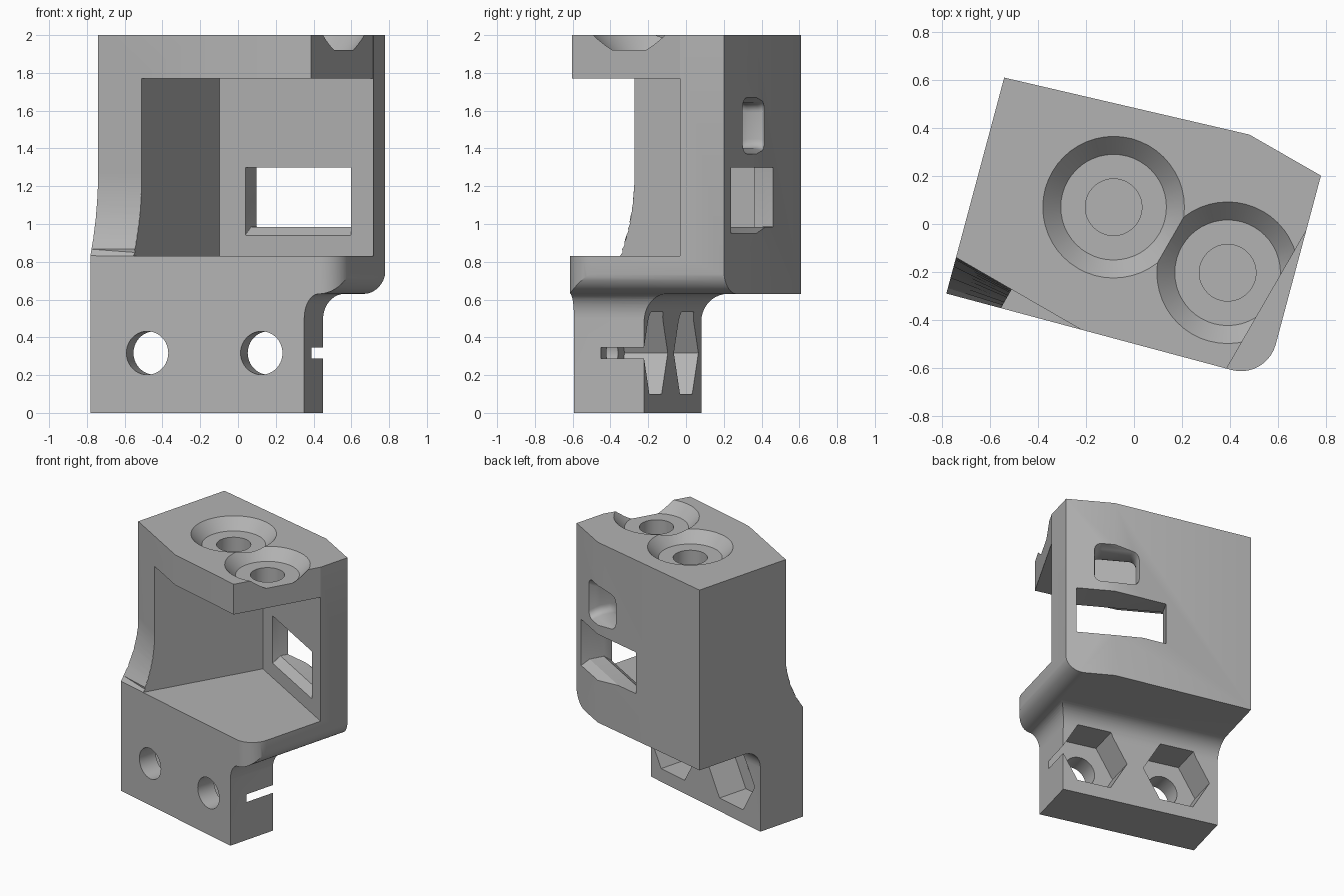
import bpy, bmesh
from math import sin, cos, pi, radians
from mathutils import Matrix, Vector

if "Cube" in bpy.data.objects:
    bpy.data.objects.remove(bpy.data.objects["Cube"], do_unlink=True)

grey = bpy.data.materials.new("plain_grey")
grey.use_nodes = True
grey.diffuse_color = (0.45, 0.45, 0.45, 1)
grey.node_tree.nodes["Principled BSDF"].inputs["Base Color"].default_value = (0.45, 0.45, 0.45, 1)

WORLD = Matrix()
BODY = Matrix.Rotation(radians(-15), 4, 'Z')    # frame of the body and mounting foot
POCKET = Matrix.Rotation(radians(-30), 4, 'Z')  # frame of the pocket and its windows


def loft(name, rings, frame=WORLD):
    """Closed solid through rings of equal point count."""
    bm = bmesh.new()
    loops = [[bm.verts.new(frame @ Vector(p)) for p in ring] for ring in rings]
    n = len(loops[0])
    for low, high in zip(loops, loops[1:]):
        for i in range(n):
            j = (i + 1) % n
            bm.faces.new((low[i], low[j], high[j], high[i]))
    bm.faces.new(loops[0])
    bm.faces.new(loops[-1])
    bmesh.ops.recalc_face_normals(bm, faces=bm.faces)
    mesh = bpy.data.meshes.new(name)
    bm.to_mesh(mesh)
    bm.free()
    mesh.materials.append(grey)
    obj = bpy.data.objects.new(name, mesh)
    bpy.context.collection.objects.link(obj)
    return obj


def prism(name, outline, lo, hi, axis, frame=WORLD):
    """Extrude a 2D outline along axis 0, 1 or 2."""
    def place(p, d):
        q = list(p)
        q.insert(axis, d)
        return q
    return loft(name, [[place(p, d) for p in outline] for d in (lo, hi)], frame)


def box(name, x, y, z, frame):
    return prism(name, [(x[0], y[0]), (x[1], y[0]), (x[1], y[1]), (x[0], y[1])], *z, 2, frame)


def arc(cx, cy, rx, ry, start, end, steps=10):
    angles = [radians(start + (end - start) * i / steps) for i in range(steps + 1)]
    return [(cx + rx * cos(a), cy + ry * sin(a)) for a in angles]


def circle(r, n=48, start=0):
    return [(r * cos(start + 2 * pi * i / n), r * sin(start + 2 * pi * i / n)) for i in range(n)]


def combine(target, tool, operation='DIFFERENCE'):
    mod = target.modifiers.new("cut", 'BOOLEAN')
    mod.operation, mod.solver, mod.object = operation, 'EXACT', tool
    bpy.context.view_layer.objects.active = target
    bpy.ops.object.modifier_apply(modifier=mod.name)
    bpy.data.objects.remove(tool, do_unlink=True)


# Body: plan outline crossed with the stepped, rounded front profile
plan = [(-.68, -.482), *arc(.55, -.332, .15, .15, -90, 0), (.70, .396), (.368, .484), (-.68, .449)]
body = prism("bracket_body", plan, 0, 2, 2, BODY)
profile = [(-.9, -.1), (.492, -.1), *arc(.572, .5, .08, .13, 180, 90),
           *arc(.573, .76, .13, .13, -90, 0), (.703, 1), (.9, 1), (.9, 2.1), (-.9, 2.1)]
combine(body, prism("front_profile", profile, -.9, .9, 1, BODY), 'INTERSECT')

# Undercut behind the mounting foot, with a fillet at its top
undercut = [(-.098, -.1), *arc(.047, .485, .145, .145, 180, 90), (.9, .63), (.9, -.1)]
combine(body, prism("rear_undercut", undercut, -.9, .9, 0, BODY))

# Scooped front left face: a line swinging about a fixed pivot as it rises
pivot = Vector((-.22, -.44, 0))
top_end, low_end = Vector((-.74, -.14, 0)), Vector((-.78, -.292, 0))
outward = Vector((-.35, -.6, 0))
rings = []
for i in range(14):
    t = min(i / 12, 1)
    end = low_end.lerp(top_end, 1 - (1 - t) ** 2)
    up = Vector((0, 0, .83 + .44 * t if i < 13 else 2.1))
    a = pivot + (pivot - end) * .3 + up
    b = pivot + (end - pivot) * 1.4 + up
    rings.append([a, b, b + outward, a + outward])
combine(body, loft("front_scoop", rings))

# Open pocket, and the trimmed right edge of the roof
combine(body, box("pocket", (-.305, 1.5), (-1.5, .331), (.83, 1.77), POCKET))
combine(body, box("roof_trim", (.635, 1.5), (-1.5, .331), (1.6, 2.1), POCKET))


# Windows through the pocket's back wall, flaring towards each side
def window(name, x0, x1, z0, z1, radius, flares):
    rings = []
    for y, left, right, low, high in flares:
        l, r, b, t = x0 - left + radius, x1 + right - radius, z0 - low + radius, z1 + high - radius
        corners = ((r, t, 0), (l, t, 90), (l, b, 180), (r, b, 270))
        rings.append([(x, y, z) for cx, cz, s in corners
                      for x, z in arc(cx, cz, radius, radius, s, s + 90, 5)])
    combine(body, loft(name, rings, POCKET))


window("wide_window", -.145, .50, .985, 1.30, .004,
       [(.25, 0, 0, .045, 0), (.331, 0, 0, .045, 0), (.39, 0, 0, 0, 0),
        (.50, 0, 0, 0, 0), (.563, 0, 0, .035, 0), (.9, 0, 0, .035, 0)])
window("small_window", .06, .365, 1.40, 1.64, .05,
       [(.25, .03, 0, .06, .05), (.331, .03, 0, .06, .05), (.35, .015, 0, .03, .025),
        (.38, .005, 0, .01, .008), (.41, 0, 0, 0, 0), (.48, 0, 0, 0, 0),
        (.52, .01, 0, .01, .01), (.563, .03, .01, .03, .03), (.9, .03, .01, .03, .03)])

# Countersunk screw holes in the roof
for x, y in ((-.085, .07), (.39, -.203)):
    steps = ((1.7, .118), (1.92, .118), (1.92, .22), (2, .295), (2.05, .342))
    combine(body, loft("roof_hole", [[(x + p, y + q, z) for p, q in circle(r)] for z, r in steps]))

# Mounting holes with hexagonal nut recesses behind
for u in (-.368, .258):
    for name, r, sides, lo, hi in (("bolt_hole", .115, 40, -.7, 0), ("nut_recess", .251, 6, -.335, .06)):
        outline = [(u + p, .317 + q) for p, q in circle(r, sides)]
        combine(body, prism(name, outline, lo, hi, 1, BODY))

# Smooth the rounded areas and keep the edges crisp
bpy.ops.object.select_all(action='DESELECT')
body.select_set(True)
bpy.context.view_layer.objects.active = body
bpy.ops.object.shade_smooth_by_angle(angle=radians(25))
